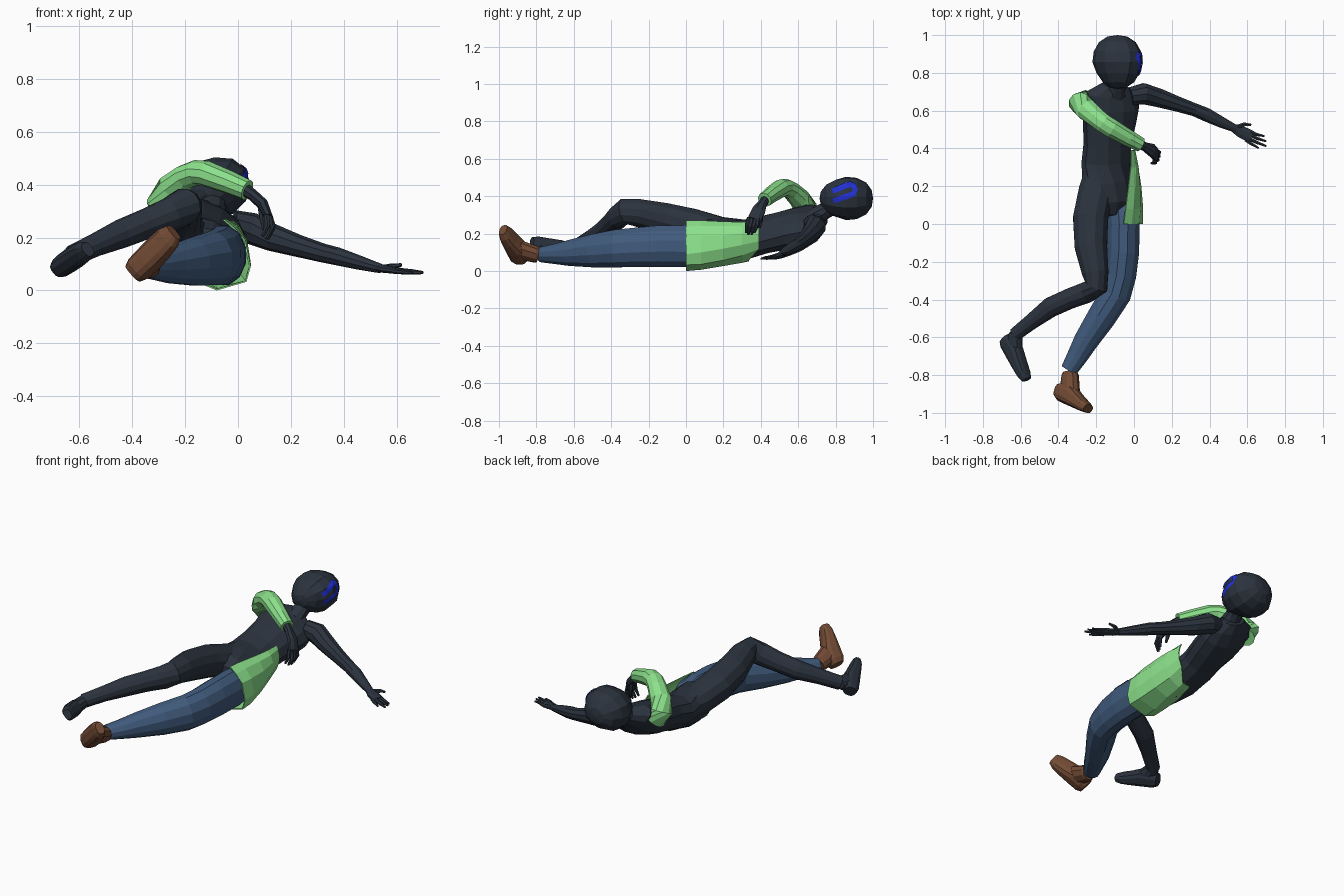
import bpy, bmesh, math
from mathutils import Vector as V
from mathutils.bvhtree import BVHTree

def material(name, rgb):
    m = bpy.data.materials.new(name)
    m.diffuse_color = (*rgb, 1)
    return m

DARK = material("dark slate", (0.024, 0.033, 0.048))
GREEN = material("light green", (0.26, 0.75, 0.26))
DENIM = material("denim blue", (0.052, 0.105, 0.205))
BROWN = material("brown leather", (0.17, 0.07, 0.035))
BLUE = material("bright blue", (0.015, 0.03, 0.65))

def make(name, bm, mat):
    me = bpy.data.meshes.new(name)
    bmesh.ops.recalc_face_normals(bm, faces=bm.faces)
    bm.to_mesh(me)
    bm.free()
    me.materials.append(mat)
    ob = bpy.data.objects.new(name, me)
    bpy.context.collection.objects.link(ob)
    return ob

def loft(name, secs, mat, side=None, n=10, bm=None, square=1):
    """Tube through (x, y, z, half width, half height) sections with closed ends."""
    own = bm is None
    bm = bm or bmesh.new()
    pts = [V(s[:3]) for s in secs]
    rings = []
    for i, s in enumerate(secs):
        t = (pts[min(i + 1, len(pts) - 1)] - pts[max(i - 1, 0)]).normalized()
        a = V(side[i] if isinstance(side, list) else side) if side else t.cross(V((0, 0, 1)))
        a = (a - t * a.dot(t)).normalized()
        b = a.cross(t)
        ring = []
        for k in range(n):
            w = 2 * math.pi * (k + 0.5) / n
            c, d = (math.copysign(abs(f) ** square, f) for f in (math.cos(w), math.sin(w)))
            ring.append(bm.verts.new(pts[i] + a * s[3] * c + b * s[4] * d))
        rings.append(ring)
    for r, q in zip(rings, rings[1:]):
        for k in range(n):
            bm.faces.new((r[k], r[(k + 1) % n], q[(k + 1) % n], q[k]))
    bm.faces.new(rings[0])
    bm.faces.new(rings[-1])
    return make(name, bm, mat) if own else bm

# Torso: chest faces up, pelvis rolls onto its left side
chest, waist, hip = (.94, .15, -.33), (.9, .05, -.42), (.75, -.05, -.62)
loft("torso", [(-.125, .04, .165, .08, .07), (-.127, .11, .157, .135, .110), (-.143, .22, .160, .150, .110),
               (-.145, .33, .172, .140, .098), (-.142, .42, .195, .132, .095), (-.13, .53, .218, .145, .10),
               (-.125, .62, .245, .160, .092), (-.115, .69, .275, .150, .065), (-.10, .735, .295, .07, .045)],
     DARK, [hip, hip, hip, waist, waist, chest, chest, chest, chest], 12)
loft("neck", [(-.105, .68, .285, .065, .05), (-.095, .74, .32, .048, .045), (-.09, .81, .37, .05, .05)], DARK)

# Head: slightly boxy ball, crown towards +y, narrowing to the chin
C = V((-.088, .857, .388))
bm = bmesh.new()
bmesh.ops.create_uvsphere(bm, u_segments=12, v_segments=8, radius=1)
for v in bm.verts:
    x, y, z = v.co / sum(abs(c) ** 2.3 for c in v.co) ** (1 / 2.3)
    k = 1 - (.12 if x > 0 else .28) * max(0, -z)
    v.co = C + V((x * .132 * k, z * .143, -y * .116 * k + x * .012))
head = make("head", bm, DARK)

# Face marking: hooked stripe laid on the head surface
tree = BVHTree.FromPolygons([v.co for v in head.data.vertices], [p.vertices[:] for p in head.data.polygons])
def on_head(y, z):
    hit = tree.ray_cast(V((1, y, z)), V((-1, 0, 0)))
    return hit[0] + hit[1] * .005
path = [(.785, .425), (.83, .445), (.88, .463), (.895, .455), (.903, .435), (.895, .412), (.84, .393), (.79, .376)]
bm = bmesh.new()
rows = []
for i in range(len(path)):
    a, b = V(path[max(i - 1, 0)]), V(path[min(i + 1, len(path) - 1)])
    d = (b - a).normalized() * .014
    rows.append([V(path[i]) + V((-d.y, d.x)) * s for s in (-1, 0, 1)])
for r, q in zip(rows, rows[1:]):
    for j in range(4):
        for k in range(2):
            f = [r[k].lerp(q[k], j / 4), r[k + 1].lerp(q[k + 1], j / 4),
                 r[k + 1].lerp(q[k + 1], (j + 1) / 4), r[k].lerp(q[k], (j + 1) / 4)]
            bm.faces.new([bm.verts.new(on_head(*p)) for p in f])
bmesh.ops.remove_doubles(bm, verts=bm.verts, dist=1e-5)
make("face_marking", bm, BLUE)

# Hands: palm plus five tapered fingers
def hand(name, palm, side, fingers):
    bm = loft(name, palm, DARK, side, 8, bmesh.new())
    for r, *path in fingers:
        loft(name, [(*p, r * s, r * s) for p, s in zip(path, (1.1, 1, .55))], DARK, side, 6, bm)
    make(name, bm, DARK)

# Left arm, stretched out to +x
loft("left_arm", [(-.02, .675, .255, .05, .05), (.05, .69, .235, .058, .060), (.13, .668, .200, .052, .052),
                  (.23, .635, .168, .042, .042), (.32, .605, .142, .036, .036), (.38, .58, .128, .038, .034),
                  (.46, .54, .105, .031, .027), (.54, .503, .083, .021, .018)], DARK)
hand("left_hand", [(.52, .512, .088, .020, .016), (.56, .492, .08, .034, .015), (.62, .462, .073, .036, .012)],
     (.45, .89, 0),
     [(.010, (.60, .495, .075), (.645, .475, .072), (.69, .465, .066)),
      (.010, (.605, .475, .073), (.655, .452, .071), (.70, .438, .068)),
      (.010, (.60, .455, .073), (.65, .432, .070), (.70, .412, .067)),
      (.009, (.59, .445, .073), (.625, .422, .070), (.66, .402, .066)),
      (.011, (.55, .515, .085), (.585, .528, .092), (.62, .525, .097))])

# Right arm in a green sleeve, bent across the chest
loft("right_sleeve", [(-.25, .655, .275, .055, .055), (-.285, .64, .335, .062, .062), (-.25, .605, .39, .060, .055),
                      (-.20, .563, .43, .054, .048), (-.16, .532, .446, .052, .048), (-.12, .507, .442, .052, .049),
                      (-.03, .455, .408, .046, .044), (.035, .42, .38, .040, .040)], GREEN)
loft("right_shoulder", [(-.14, .65, .275, .07, .06), (-.21, .645, .29, .060, .060), (-.25, .64, .315, .05, .05)], DARK)
hand("right_hand", [(.01, .433, .392, .028, .026), (.055, .41, .362, .022, .024), (.095, .39, .325, .022, .038),
                    (.118, .365, .275, .016, .038)], (.8, .1, .55),
     [(.012, (.118, .385, .285), (.132, .38, .245), (.118, .365, .205)),
      (.012, (.118, .370, .280), (.130, .36, .235), (.112, .35, .195)),
      (.012, (.115, .352, .280), (.125, .34, .235), (.105, .333, .195)),
      (.011, (.108, .338, .285), (.112, .325, .245), (.092, .322, .205)),
      (.012, (.085, .40, .325), (.092, .40, .275), (.098, .392, .23))])

# Right leg: knee raised, shin falling away to -x
loft("right_leg", [(-.175, .30, .20, .08, .07), (-.20, .18, .205, .095, .088), (-.23, .03, .245, .096, .092),
                   (-.228, -.12, .28, .089, .088), (-.205, -.26, .312, .072, .076), (-.20, -.33, .318, .064, .07),
                   (-.25, -.362, .29, .058, .066), (-.34, -.395, .255, .056, .058), (-.44, -.44, .215, .055, .055),
                   (-.54, -.515, .172, .043, .044), (-.63, -.585, .13, .037, .040)], DARK, n=12)

# Left leg in denim
loft("left_trouser_leg", [(-.075, .14, .125, .06, .06), (-.06, .07, .13, .085, .108), (-.055, 0, .133, .088, .116),
                          (-.058, -.15, .133, .088, .114), (-.07, -.27, .127, .085, .108), (-.095, -.37, .12, .083, .104),
                          (-.17, -.49, .108, .079, .092), (-.255, -.62, .096, .067, .071), (-.30, -.70, .091, .057, .055),
                          (-.345, -.775, .088, .046, .042)], DENIM, n=12)

# Feet: squarish heel-to-toe wedge with an ankle stub
def foot(name, mat, ankle, heel, toe, w, h):
    heel, toe, ankle = V(heel), V(toe), V(ankle)
    d = toe - heel
    up = ankle - heel
    up = (up - d * up.dot(d) / d.length_squared).normalized()
    side = d.cross(up).normalized()
    prof = [(-.17, .75, .7, 0), (-.02, .95, .95, .05), (.3, 1, 1, .05), (.65, 1, .75, -.2), (.95, .92, .58, -.37), (1.13, .65, .42, -.45)]
    secs = [(*(heel + d * t + up * h * o), w * a, h * b) for t, a, b, o in prof]
    bm = loft(name, secs, mat, tuple(side), 12, bmesh.new(), .75)
    base = heel + d * .28
    loft(name, [(*(ankle + (ankle - base) * .12), w * .75, w * .75), (*ankle, w * .85, w * .88), (*base, w * .9, w * 1.15)],
         mat, tuple(side), 10, bm)
    make(name, bm, mat)

foot("right_foot", DARK, (-.628, -.588, .128), (-.664, -.632, .095), (-.568, -.79, .16), .044, .05)
foot("left_shoe", BROWN, (-.338, -.80, .088), (-.376, -.893, .084), (-.250, -.948, .205), .053, .055)

# Green shirt tail: open shell wrapped round the left hip, one (x, z) arc per station
arcs = [(0.0, [(-.055, .268), (-.015, .235), (.025, .19), (.045, .09), (.030, .035), (-.08, .003), (-.145, .03)]),
        (.08, [(-.045, .268), (-.005, .24), (.032, .19), (.046, .10), (.027, .038), (-.08, .010), (-.145, .032)]),
        (.20, [(-.030, .262), (.005, .24), (.030, .19), (.036, .12), (.012, .06), (-.07, .030), (-.14, .035)]),
        (.30, [(-.018, .260), (.008, .24), (.022, .20), (.020, .14), (-.005, .085), (-.07, .047), (-.125, .048)]),
        (.39, [(-.015, .260), (-.005, .24), (.004, .20), (.000, .16), (-.015, .12), (-.07, .060), (-.12, .055)])]
bm = bmesh.new()
rows = [[bm.verts.new((x, y - (.055 if y > .35 and k > 4 else 0), z)) for k, (x, z) in enumerate(arc)] for y, arc in arcs]
for r, q in zip(rows, rows[1:]):
    for k in range(len(r) - 1):
        bm.faces.new((r[k], r[k + 1], q[k + 1], q[k]))
tail = make("shirt_tail", bm, GREEN)
sol = tail.modifiers.new("cloth", "SOLIDIFY")
sol.thickness = .006
sol.offset = 0
